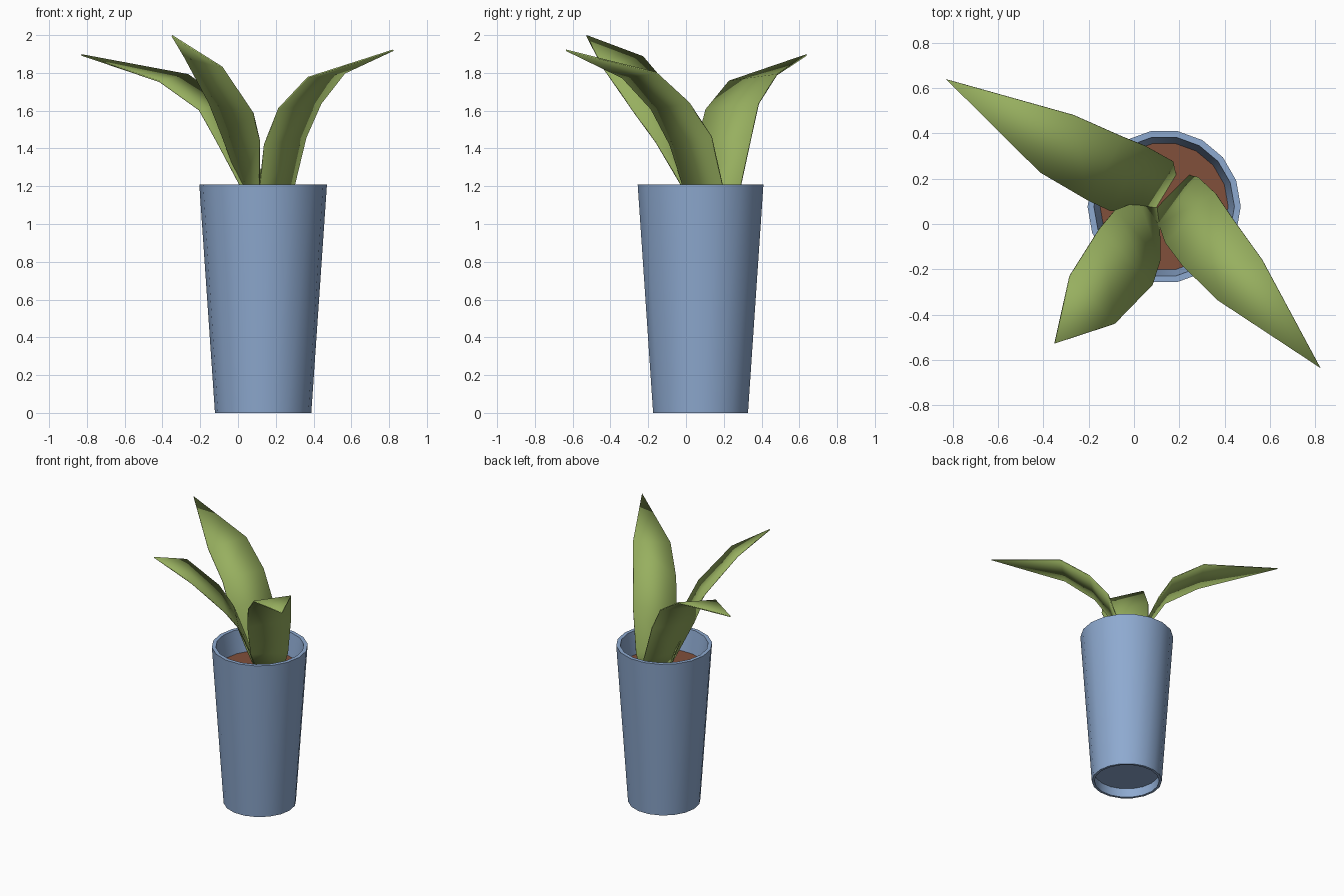
import bpy, bmesh, math

if "Cube" in bpy.data.objects:
    bpy.data.objects.remove(bpy.data.objects["Cube"])

CX, CY, SIDES = 0.133, 0.077, 18


def material(name, rgb):
    m = bpy.data.materials.new(name)
    m.diffuse_color = (*rgb, 1)
    m.use_nodes = True
    m.node_tree.nodes["Principled BSDF"].inputs["Base Color"].default_value = m.diffuse_color
    return m


BLUE = material("pot blue", (0.27, 0.40, 0.63))
BROWN = material("soil brown", (0.22, 0.08, 0.043))
GREEN = material("leaf green", (0.31, 0.43, 0.115))


def finish(name, bm, mat, angle=35):
    bmesh.ops.recalc_face_normals(bm, faces=bm.faces)
    mesh = bpy.data.meshes.new(name)
    bm.to_mesh(mesh)
    bm.free()
    mesh.materials.append(mat)
    ob = bpy.data.objects.new(name, mesh)
    bpy.context.collection.objects.link(ob)
    bpy.ops.object.select_all(action='DESELECT')
    ob.select_set(True)
    bpy.context.view_layer.objects.active = ob
    bpy.ops.object.shade_smooth_by_angle(angle=math.radians(angle))
    return ob


def ring(bm, r, z):
    return [bm.verts.new((CX + r * math.cos(2 * math.pi * i / SIDES),
                          CY + r * math.sin(2 * math.pi * i / SIDES), z))
            for i in range(SIDES)]


# Tapered pot: recessed base, outer wall, rim and inner wall
bm = bmesh.new()
profile = [(0.236, 0.07), (0.236, 0), (0.255, 0), (0.338, 1.21),
           (0.31, 1.21), (0.281, 1.03)]
rings = [ring(bm, r, z) for r, z in profile]
for a, b in zip(rings, rings[1:]):
    for i in range(SIDES):
        j = (i + 1) % SIDES
        bm.faces.new((a[i], a[j], b[j], b[i]))
bm.faces.new(rings[0])
bm.faces.new(rings[-1])
finish("pot", bm, BLUE)

# Soil disc just above the inner floor
bm = bmesh.new()
bm.faces.new(ring(bm, 0.283, 1.04))
soil = finish("soil", bm, BROWN)
if soil.data.polygons[0].normal.z < 0:
    soil.data.flip_normals()

# Leaves: matching left and right edge points from base upward, then the tip
leaves = {
    "right_leaf": (
        [(0.105, 0.08, 1.02), (0.112, -0.005, 1.17), (0.14, -0.085, 1.42),
         (0.215, -0.185, 1.61), (0.37, -0.337, 1.775)],
        [(0.24, 0.215, 1.02), (0.285, 0.205, 1.15), (0.36, 0.135, 1.46),
         (0.44, 0.017, 1.64), (0.565, -0.157, 1.80)],
        (0.822, -0.635, 1.92)),
    "left_leaf": (
        [(0.10, 0.07, 1.02), (0.03, 0.055, 1.17), (-0.11, 0.06, 1.435),
         (-0.205, 0.105, 1.605), (-0.415, 0.228, 1.755)],
        [(0.185, 0.21, 1.02), (0.17, 0.278, 1.15), (0.05, 0.345, 1.46),
         (-0.05, 0.385, 1.64), (-0.265, 0.48, 1.79)],
        (-0.828, 0.638, 1.895)),
    "front_leaf": (
        [(0.06, 0.12, 1.02), (0.02, 0.10, 1.19), (-0.085, 0.06, 1.47),
         (-0.152, -0.02, 1.64), (-0.283, -0.228, 1.885)],
        [(0.105, 0.07, 1.02), (0.112, -0.01, 1.18), (0.115, -0.16, 1.435),
         (0.08, -0.27, 1.585), (-0.085, -0.44, 1.83)],
        (-0.35, -0.527, 1.997)),
}
for name, (left, right, tip) in leaves.items():
    bm = bmesh.new()
    L = [bm.verts.new(p) for p in left]
    R = [bm.verts.new(p) for p in right]
    for i in range(len(L) - 1):
        bm.faces.new((L[i], R[i], R[i + 1], L[i + 1]))
    bm.faces.new((L[-1], R[-1], bm.verts.new(tip)))
    ob = finish(name, bm, GREEN, 45)
    # Thin blade
    mod = ob.modifiers.new("thickness", 'SOLIDIFY')
    mod.thickness = 0.008
    mod.offset = 0
